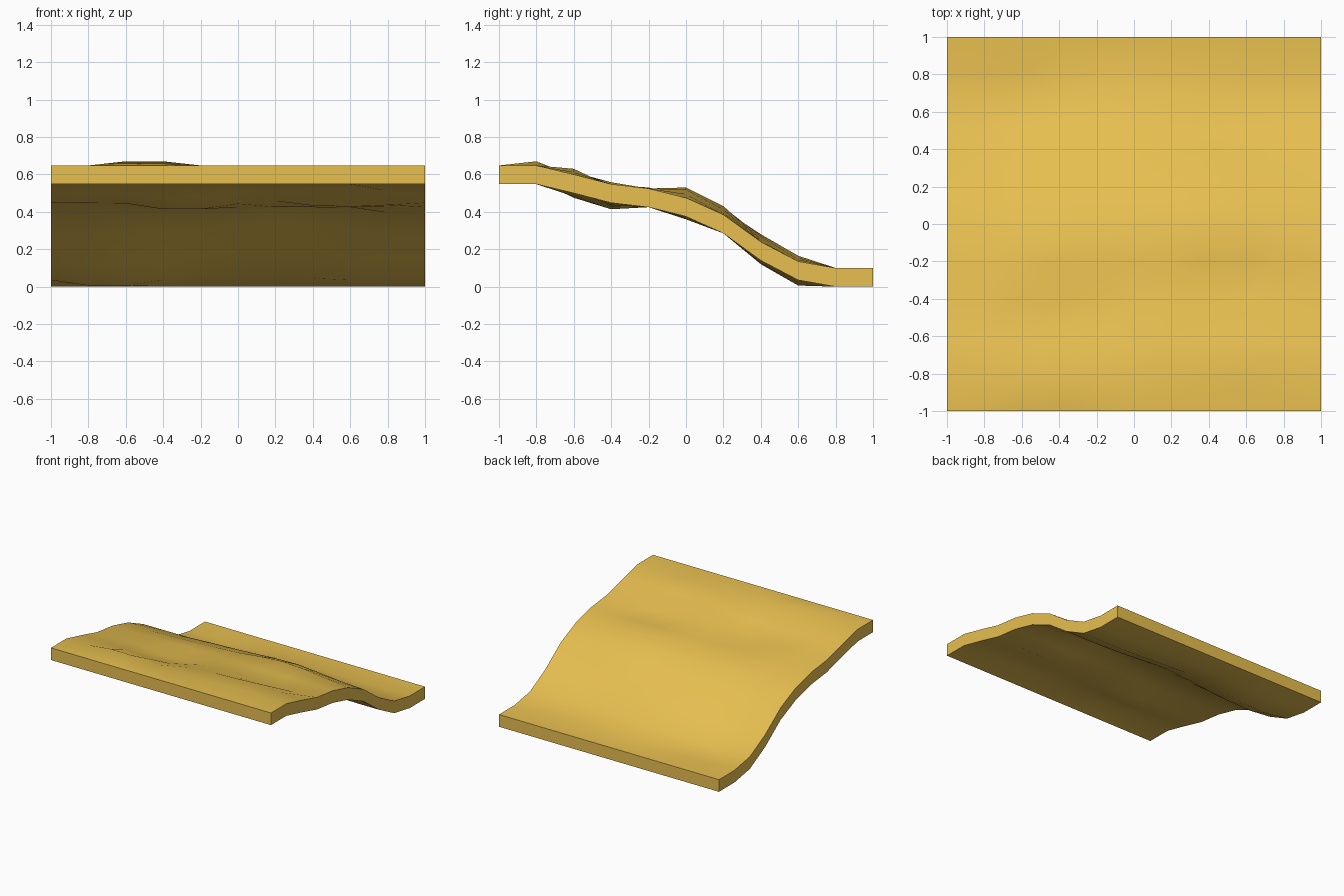
import bpy, bmesh

if "Cube" in bpy.data.objects:
    bpy.data.objects.remove(bpy.data.objects["Cube"])

# Slope height of the top surface at each row, front to back
PROFILE = [.648, .648, .60, .548, .525, .475, .385, .24, .135, .10, .10]
# Gentle bumps (thousandths) by row, for the nine inner columns
BUMPS = {
    1: [0, 22, 22, 0, 0, 0, 0, 0, 0],
    2: [0, -10, -25, -18, 0, 12, 20, 30, 12],
    3: [0, -3, -34, -34, -5, 10, -15, -20, -12],
    4: [0, 0, 5, 4, 0, 0, 0, 0, 0],
    5: [-15, -8, 0, 8, 20, 42, 55, 45, 20],
    6: [0, 0, 10, 18, 28, 40, 45, 28, 10],
    7: [-20, -14, 0, 22, 40, 30, 14, 4, 0],
    8: [-29, -29, 0, 30, 30, 20, 10, 0, 0],
}
N = 10
THICK = 0.10


def height(i, j):
    bump = BUMPS[j][i - 1] / 1000 if j in BUMPS and 0 < i < N else 0
    return PROFILE[j] + bump


# Top sheet grid
bm = bmesh.new()
grid = [[bm.verts.new((-1 + .2 * i, -1 + .2 * j, height(i, j)))
         for i in range(N + 1)] for j in range(N + 1)]
for j in range(N):
    for i in range(N):
        bm.faces.new((grid[j][i], grid[j][i + 1],
                      grid[j + 1][i + 1], grid[j + 1][i]))

# Thicken straight down
original = bm.faces[:]
new = bmesh.ops.extrude_face_region(bm, geom=original, use_keep_orig=True)
low = [v for v in new["geom"] if isinstance(v, bmesh.types.BMVert)]
bmesh.ops.translate(bm, verts=low, vec=(0, 0, -THICK))
bmesh.ops.recalc_face_normals(bm, faces=bm.faces[:])

mesh = bpy.data.meshes.new("sloped_ground")
bm.to_mesh(mesh)
bm.free()
ground = bpy.data.objects.new("sloped_ground", mesh)
bpy.context.collection.objects.link(ground)

# Sandy yellow material
mat = bpy.data.materials.new("sand")
mat.diffuse_color = (0.80, 0.52, 0.08, 1)
mat.use_nodes = True
mat.node_tree.nodes["Principled BSDF"].inputs["Base Color"].default_value = mat.diffuse_color
mesh.materials.append(mat)

# Smooth surface with crisp rim
bpy.context.view_layer.objects.active = ground
ground.select_set(True)
bpy.ops.object.shade_smooth_by_angle(angle=0.7)
